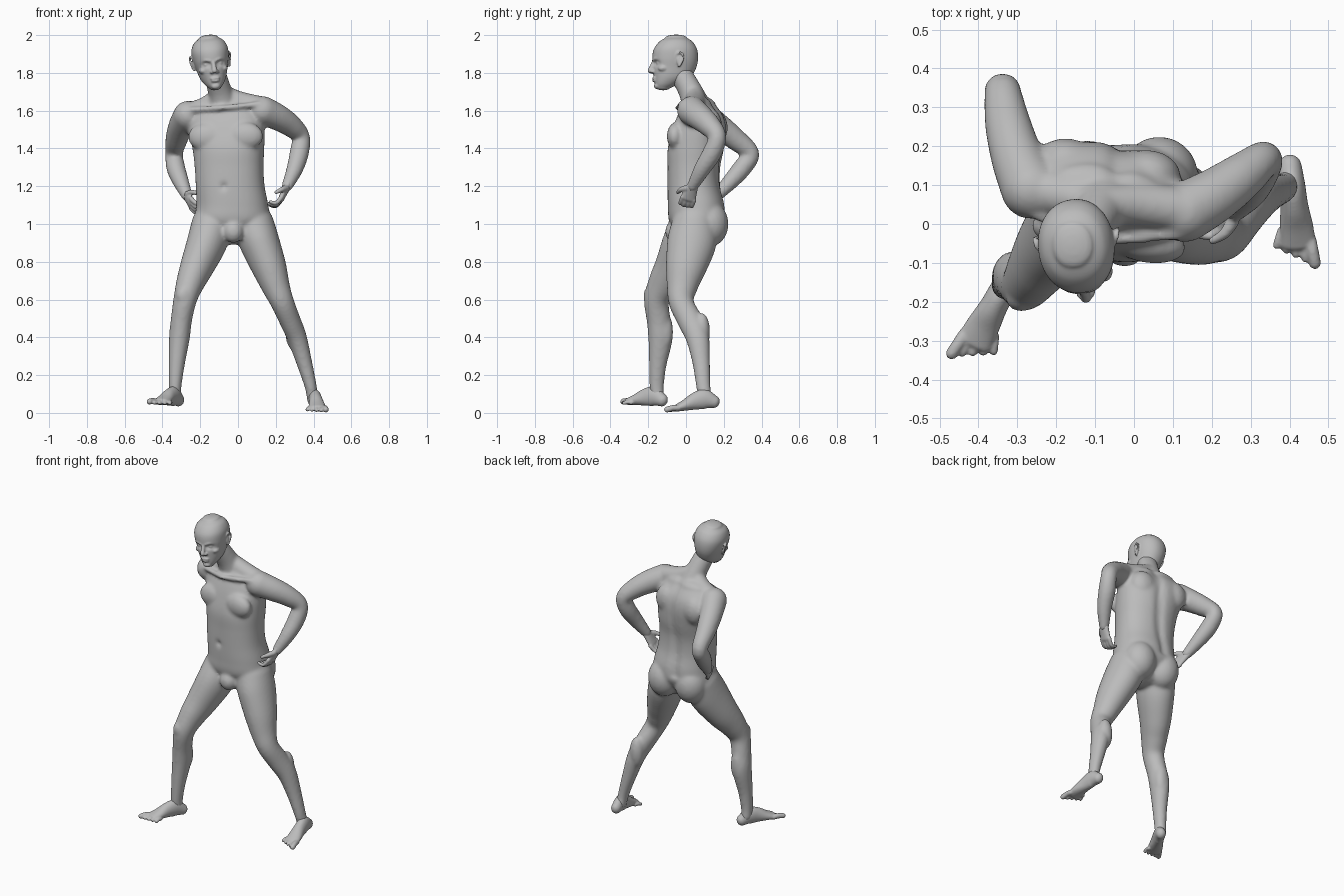
import bpy
import bmesh
from math import sin, cos, pi, exp
from mathutils import Vector, Matrix

cube = bpy.data.objects.get("Cube")
if cube:
    bpy.data.objects.remove(cube, do_unlink=True)

skin = bpy.data.materials.new("grey_skin")
skin.use_nodes = True
skin.diffuse_color = (0.5, 0.5, 0.5, 1)
skin.node_tree.nodes["Principled BSDF"].inputs["Base Color"].default_value = (0.5, 0.5, 0.5, 1)


def spline(stations, steps):
    """Smooth in-between stations through the given ones."""
    out = []
    last = len(stations) - 1
    for i in range(last):
        a, b, c, d = (stations[min(max(i + k, 0), last)] for k in (-1, 0, 1, 2))
        for s in range(steps):
            t = s / steps
            out.append([q + t * ((r - p) + t * ((2 * p - 5 * q + 4 * r - w) + t * (3 * (q - r) + w - p))) / 2
                        for p, q, r, w in zip(a, b, c, d)])
    return out + [list(stations[-1])]


def loft(bm, stations, side=(1, 0, 0), axis=None, power=2, cap=1, segs=24, steps=5):
    """Closed tube through (x, y, z, radius[, second radius]) stations."""
    path = spline([s if len(s) == 5 else (*s, s[3]) for s in stations], steps)
    centres = [Vector(p[:3]) for p in path]
    n = len(path) - 1
    rings = []
    for i, c in enumerate(centres):
        t = Vector(axis) if axis else (centres[min(i + 1, n)] - centres[max(i - 1, 0)]).normalized()
        a, b = path[i][3:]
        end = -1 if i == 0 else 1 if i == n else 0
        # rounded ends are extra rings that shrink away from the tube
        angles = {0: [0], -1: [1.45, 1.1, 0.7, 0.35, 0], 1: [0, 0.35, 0.7, 1.1, 1.45]}[end]
        for g in angles:
            rings.append((c + t * (end * cap * min(a, b) * sin(g)), t, a * cos(g), b * cos(g)))
    loops = []
    for c, t, a, b in rings:
        u = Vector(side)
        u = (u - t * u.dot(t)).normalized()
        v = t.cross(u)
        loop = []
        for k in range(segs):
            x, y = cos(2 * pi * k / segs), sin(2 * pi * k / segs)
            x, y = (abs(q) ** (2 / power) * (1 if q > 0 else -1) for q in (x, y))
            loop.append(bm.verts.new(c + u * (a * x) + v * (b * y)))
        loops.append(loop)
    for low, high in zip(loops, loops[1:]):
        for k in range(segs):
            j = (k + 1) % segs
            bm.faces.new((low[k], low[j], high[j], high[k]))
    bm.faces.new(loops[0][::-1])
    bm.faces.new(loops[-1])
    return [v for loop in loops for v in loop]


def ball(bm, centre, radii, turn=0):
    m = Matrix.Translation(centre) @ Matrix.Rotation(turn, 4, 'Z') @ Matrix.Diagonal((*radii, 1))
    bmesh.ops.create_uvsphere(bm, u_segments=24, v_segments=16, radius=1, matrix=m)


def part(name, bm, voxel, smooth):
    """Fuse the overlapping pieces into one smooth skin."""
    bmesh.ops.recalc_face_normals(bm, faces=bm.faces)
    mesh = bpy.data.meshes.new(name)
    bm.to_mesh(mesh)
    bm.free()
    mesh.materials.append(skin)
    ob = bpy.data.objects.new(name, mesh)
    bpy.context.collection.objects.link(ob)
    fuse = ob.modifiers.new("fuse", 'REMESH')
    fuse.mode = 'VOXEL'
    fuse.voxel_size = voxel
    fuse.use_smooth_shade = True
    soften = ob.modifiers.new("soften", 'SMOOTH')
    soften.factor = 0.5
    soften.iterations = smooth


# torso, twisted at the chest, with navel and spine groove
body = bmesh.new()
torso = loft(body, [(-.03, .05, .95, .14, .1), (-.03, .055, 1.02, .195, .145), (-.03, .055, 1.1, .19, .15),
                    (-.04, .045, 1.2, .182, .14), (-.045, .045, 1.3, .182, .138), (-.05, .055, 1.4, .19, .145),
                    (-.065, .07, 1.5, .205, .135), (-.07, .075, 1.57, .2, .115), (-.065, .07, 1.63, .16, .08)],
             axis=(0, 0, 1), power=2.3, cap=0.6, segs=64, steps=8)
for v in torso:
    x, y, z = v.co
    if y > .1 and z > 1.05:
        v.co.y -= .016 * exp(-((x + .06) / .025) ** 2)
    if y < 0:
        v.co.y += .025 * exp(-((x + .065) ** 2 + (z - 1.2) ** 2) / .0002)
    twist = -.2 * min(max((z - 1.05) / .4, 0), 1)
    pivot = Vector((-.065, .06, z))
    v.co = pivot + Matrix.Rotation(twist, 3, 'Z') @ (v.co - pivot)
for centre, radii in [((.035, -.05, 1.465), (.1, .05, .075)), ((-.165, -.015, 1.46), (.1, .05, .075)),
                      ((.065, .125, 1.0), (.1, .1, .12)), ((-.12, .115, 1.0), (.1, .1, .12)),
                      ((-.025, -.06, .96), (.055, .05, .06)), ((.04, .13, 1.52), (.08, .06, .09)),
                      ((-.17, .16, 1.51), (.08, .06, .09))]:
    ball(body, centre, radii, -.15)

# neck, shoulder slopes and collarbones
loft(body, [(-.075, .06, 1.61, .08), (-.095, .025, 1.7, .064), (-.122, -.025, 1.79, .06)])
loft(body, [(-.09, .045, 1.7, .045), (0, .05, 1.65, .055), (.13, .035, 1.615, .06)], side=(0, 1, 0))
loft(body, [(-.1, .045, 1.68, .045), (-.17, .07, 1.62, .055), (-.26, .09, 1.58, .06)], side=(0, 1, 0))
for end in [(.12, -.025, 1.635), (-.25, .025, 1.605)]:
    loft(body, [(-.085, -.045, 1.615, .013), (*end, .016)], side=(0, 1, 0))

# arms
left_arm = [(.13, .03, 1.6, .078), (.21, .075, 1.565, .07), (.28, .125, 1.52, .06), (.332, .165, 1.463, .048),
            (.325, .14, 1.38, .051), (.3, .085, 1.29, .044), (.26, .035, 1.2, .03)]
right_arm = [(-.265, .09, 1.575, .078), (-.3, .17, 1.52, .068), (-.325, .26, 1.45, .059), (-.338, .342, 1.373, .047),
             (-.33, .3, 1.3, .05), (-.305, .24, 1.23, .044), (-.27, .165, 1.15, .03)]
loft(body, left_arm, side=(1, -1, 0))
loft(body, right_arm)

# legs with kneecaps and calves
left_leg = [(.08, .045, 1.0, .11, .12), (.115, .03, .9, .106, .13), (.165, 0, .77, .092, .108),
            (.2, -.02, .67, .075, .083), (.235, -.025, .585, .062, .066), (.275, .02, .49, .056, .066),
            (.312, .06, .4, .052, .062), (.35, .08, .27, .042, .047), (.385, .092, .14, .032, .038),
            (.395, .105, .07, .03, .035)]
right_leg = [(-.135, .045, 1.0, .11, .12), (-.165, 0, .9, .106, .125), (-.215, -.06, .78, .09, .105),
             (-.252, -.115, .69, .075, .085), (-.28, -.155, .6, .062, .067), (-.3, -.145, .49, .056, .063),
             (-.31, -.135, .4, .055, .065), (-.325, -.15, .25, .042, .046), (-.333, -.155, .14, .034, .038),
             (-.333, -.15, .09, .032, .036)]
for leg, knee, calf in [(left_leg, (.228, -.055, .6), (.295, .085, .43)),
                        (right_leg, (-.29, -.19, .62), (-.3, -.11, .43))]:
    loft(body, leg, segs=32)
    ball(body, knee, (.04, .036, .05))
    ball(body, calf, (.045, .042, .1))
part("body", body, .0095, 8)


# hands: palm, four curled fingers and a thumb
def hand(name, wrist, along, inward):
    bm = bmesh.new()
    w, d, n = Vector(wrist), Vector(along).normalized(), Vector(inward)
    n = (n - d * n.dot(d)).normalized()
    s = d.cross(n)
    if s.y > 0:
        s = -s
    loft(bm, [(*(w - d * .03), .027, .024), (*(w + d * .03), .034, .019), (*(w + d * .075), .042, .016)], side=s)
    for i in range(4):
        base = w + d * .075 + s * (.031 - .021 * i)
        reach = .05 - .005 * abs(i - 1.3)
        bend = base + d * reach + n * .012
        tip = bend + d * reach * .2 + n * reach * .75
        loft(bm, [(*base, .013), (*bend, .0115), (*tip, .009)], side=s, segs=12)
    thumb = [w + d * .02 + s * .025, w + d * .045 + s * .05 + n * .015, w + d * .075 + s * .06 + n * .035]
    loft(bm, [(*p, r) for p, r in zip(thumb, (.017, .014, .01))], side=n, segs=12)
    part(name, bm, .005, 3)


hand("left_hand", (.26, .035, 1.2), (-.4, -.3, -.85), (-.8, 0, .2))
hand("right_hand", (-.27, .165, 1.15), (.3, -.75, -.55), (.9, 0, 0))


# feet: flat-soled loft and five fanned toes
def foot(name, heel, toe, inner):
    bm = bmesh.new()
    h, d = Vector(heel), Vector(toe) - Vector(heel)
    d.normalize()
    s = d.cross(Vector((0, 0, 1))).normalized() * inner
    up = Vector((0, 0, 1))
    loft(bm, [(*(h + d * t + up * high), wide, high) for t, wide, high in
              [(.03, .03, .034), (.08, .034, .052), (.13, .036, .046), (.185, .043, .03), (.23, .046, .019)]], side=s)
    for i in range(5):
        r = .011 if i else .016
        base = h + d * (.225 - .008 * i) + s * (.032 - .018 * i) + up * (r + .003)
        tip = base + d * (.06 - .006 * i) - s * .005 * (i - 1) - up * .003
        loft(bm, [(*base, r), (*((base + tip) / 2 + up * .004), r), (*tip, r)], side=s, segs=12)
    part(name, bm, .005, 3)


foot("left_foot", (.398, .178, .028), (.43, -.12, 0), -1)
foot("right_foot", (-.3, -.1, .032), (-.452, -.38, .045), 1)

# head: skull with eye sockets, then face pieces
head = bmesh.new()
outline = [(1.715, -.155, -.09, .028), (1.735, -.165, -.045, .047), (1.77, -.17, .02, .068), (1.82, -.175, .052, .082),
           (1.87, -.178, .064, .094), (1.92, -.172, .06, .097), (1.96, -.145, .038, .081), (1.982, -.112, .008, .053)]
skull = loft(head, [(0, (f + b) / 2, z, w, (b - f) / 2) for z, f, b, w in outline],
             axis=(0, 0, 1), power=2.15, cap=.35, segs=64, steps=8)
for v in skull:
    if v.co.y < -.08:
        for x in (-.036, .036):
            v.co.y += .02 * exp(-((v.co.x - x) / .022) ** 2 - ((v.co.z - 1.845) / .014) ** 2)
loft(head, [(0, -.168, 1.86, .011), (0, -.182, 1.83, .012), (0, -.19, 1.81, .015)], segs=16)
ball(head, (0, -.17, 1.769), (.026, .011, .007))
ball(head, (0, -.168, 1.756), (.023, .012, .008))
ball(head, (0, -.155, 1.727), (.024, .017, .016))
for m in (-1, 1):
    ball(head, (m * .014, -.178, 1.803), (.011, .014, .009))
    ball(head, (m * .035, -.146, 1.845), (.016, .014, .012))
    loft(head, [(m * .014, -.172, 1.863, .008), (m * .038, -.163, 1.87, .009), (m * .062, -.138, 1.862, .008)],
         side=(0, 0, 1), segs=12)
    ball(head, (m * .055, -.125, 1.815), (.022, .03, .018))
    # ear bowl and rim
    ball(head, (m * .092, -.045, 1.855), (.01, .016, .03))
    loft(head, [(m * .088, -.064, 1.865, .006), (m * .101, -.052, 1.892, .006), (m * .108, -.03, 1.888, .006),
                (m * .105, -.026, 1.86, .006), (m * .094, -.045, 1.825, .008)], side=(1, 0, 0), segs=12)

# tilt and turn the head on the neck
place = (Matrix.Translation((-.143, -.055, 1.86)) @ Matrix.Rotation(.1, 4, 'Z') @ Matrix.Rotation(-.12, 4, 'Y')
         @ Matrix.Translation((0, .055, -1.858)))
bmesh.ops.transform(head, matrix=place, verts=head.verts)
part("head", head, .005, 3)
